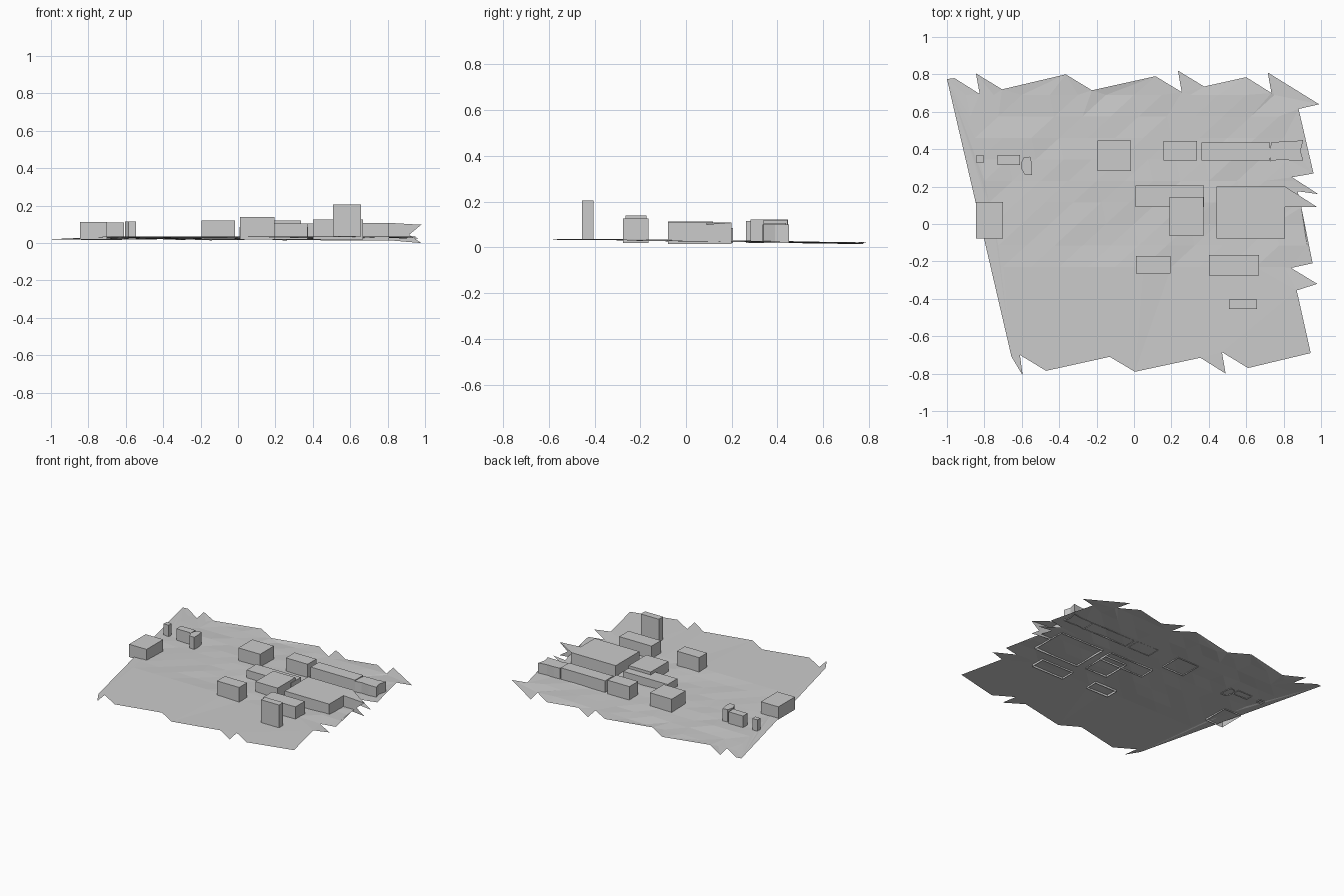
import bpy, bmesh, random
from mathutils import Vector
from mathutils.geometry import delaunay_2d_cdt

if "Cube" in bpy.data.objects:
    bpy.data.objects.remove(bpy.data.objects["Cube"])

random.seed(4)


def make_object(name, bm):
    mesh = bpy.data.meshes.new(name)
    bm.to_mesh(mesh)
    bm.free()
    obj = bpy.data.objects.new(name, mesh)
    bpy.context.collection.objects.link(obj)
    return obj


def block(name, outline, base, top):
    """Walls and roof over a plan outline, open underneath."""
    bm = bmesh.new()
    low = [bm.verts.new((x, y, base)) for x, y in outline]
    high = [bm.verts.new((x, y, top)) for x, y in outline]
    n = len(outline)
    for i in range(n):
        j = (i + 1) % n
        bm.faces.new((low[i], low[j], high[j], high[i]))
    bm.faces.new(high)
    return make_object(name, bm)


def box(name, x1, x2, y1, y2, top, base=0.018):
    return block(name, [(x1, y1), (x2, y1), (x2, y2), (x1, y2)], base, top)


# Ground sheet: flat in front, gently uneven behind, torn outline
def ground_height(x, y):
    if y < -0.24 + 0.08 * max(0, x + 0.7) * (x < 0.2):
        return 0.035
    t = min(1, (y + 0.25) / 1.0)
    return 0.033 - 0.014 * t + random.uniform(-0.005, 0.004)


outline = [(-1, .775), (-.96, .78), (-.825, .695), (-.845, .805), (-.705, .72),
           (-.365, .80), (-.225, .715), (.115, .79), (.255, .705), (.235, .82),
           (.375, .735), (.60, .785), (.735, .70), (.715, .81), (.99, .64),
           (.88, .615), (.96, .27), (.845, .25), (.985, .16), (.875, .175),
           (.895, .09), (.955, -.21), (.84, -.235), (.98, -.32), (.87, -.355),
           (.945, -.69), (.61, -.77), (.47, -.685), (.49, -.80), (.355, -.715),
           (.005, -.79), (-.13, -.71), (-.47, -.785), (-.61, -.70),
           (-.595, -.81), (-.655, -.71)]
outline.reverse()
points = [Vector(p) for p in outline]
for i in range(-6, 7):
    for j in range(-2, 7):
        points.append(Vector((i * 0.15 - j * 0.025, j * 0.115)))
verts, _, faces, *_ = delaunay_2d_cdt(points, [], [list(range(len(outline)))], 1, 1e-5)
bm = bmesh.new()
bv = [bm.verts.new((v.x, v.y, ground_height(v.x, v.y))) for v in verts]
for f in faces:
    bm.faces.new([bv[i] for i in f])
bmesh.ops.delete(bm, geom=[v for v in bm.verts if not v.link_faces], context='VERTS')
bm.normal_update()
for f in bm.faces:
    if f.normal.z < 0:
        f.normal_flip()
make_object("ground", bm)

# Plain rectangular buildings: x range, y range, roof height
box("west_hall", -.845, -.70, -.078, .118, .113)
box("small_hut", -.845, -.803, .33, .365, .11)
box("west_house", -.73, -.61, .315, .37, .11)
box("north_house", -.195, -.015, .283, .447, .122)
box("north_block", .157, .337, .34, .443, .12)
box("north_row", .362, .728, .34, .437, .106)
box("south_house", .012, .195, -.265, -.172, .14)
box("south_block", .40, .667, -.275, -.165, .125)
box("tower", .508, .657, -.455, -.405, .205, .035)
box("centre_long_wing", .008, .375, .09, .205, .085)
box("centre_short_wing", .19, .372, -.065, .145, .106)

# Buildings with bumpy plans
block("bumpy_hut", [(-.605, .30), (-.585, .265), (-.545, .262), (-.545, .32),
                    (-.555, .36), (-.59, .355), (-.60, .335)], .018, .115)
block("bumpy_row_end", [(.73, .335), (.78, .345), (.84, .34), (.905, .34), (.89, .39),
                        (.905, .45), (.84, .44), (.78, .44), (.735, .437), (.725, .39)],
      .018, .10)

# Main hall: ragged roof tip and notched side wall on the right
bm = bmesh.new()


def face(*coords):
    bm.faces.new([bm.verts.new(c) for c in coords])


T, B = .108, .015
face((.44, -.078, T), (.808, -.078, T), (.808, .09, T), (.808, .2, T), (.44, .2, T))
face((.808, .09, T), (.98, .09, .098), (.808, .2, T))
face((.44, -.078, B), (.808, -.078, B), (.808, -.078, T), (.44, -.078, T))
face((.808, .2, B), (.44, .2, B), (.44, .2, T), (.808, .2, T))
face((.44, .2, B), (.44, -.078, B), (.44, -.078, T), (.44, .2, T))
face((.808, -.078, B), (.808, .2, B), (.808, .2, T), (.808, -.078, T))
face((.808, .09, B), (.98, .09, 0), (.915, .09, .045), (.98, .09, .098), (.808, .09, T))
bmesh.ops.remove_doubles(bm, verts=bm.verts, dist=1e-4)
make_object("main_hall", bm)
